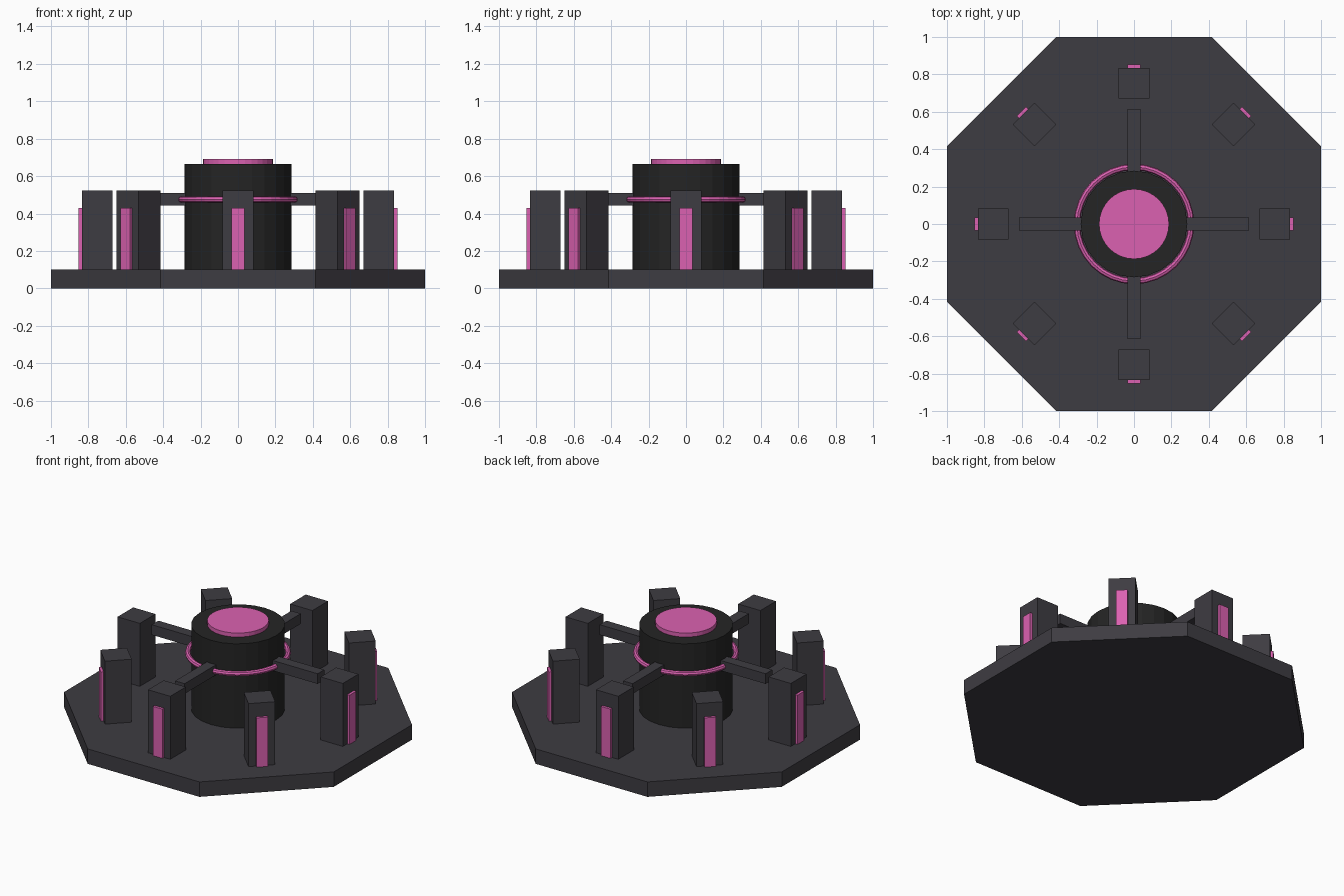
import bpy
from math import pi, cos, sin
from mathutils import Matrix

cube = bpy.data.objects.get("Cube")
if cube:
    bpy.data.objects.remove(cube, do_unlink=True)


def material(name, color):
    m = bpy.data.materials.new(name)
    m.use_nodes = True
    m.diffuse_color = (*color, 1)
    m.node_tree.nodes["Principled BSDF"].inputs["Base Color"].default_value = (*color, 1)
    return m


METAL = material("slate grey", (0.048, 0.045, 0.054))
BLACK = material("near black", (0.018, 0.018, 0.018))
PINK = material("glowing pink", (0.71, 0.12, 0.44))


def finish(name, mat):
    obj = bpy.context.object
    obj.name = name
    obj.data.materials.append(mat)
    return obj


def prism(name, mat, sides, radius, low, high, turn=0):
    bpy.ops.mesh.primitive_cylinder_add(vertices=sides, radius=radius, depth=high - low,
                                        location=(0, 0, (low + high) / 2))
    obj = finish(name, mat)
    obj.data.transform(Matrix.Rotation(turn, 4, "Z"))
    return obj


def radial_box(name, mat, angle, inner, outer, width, low, high):
    """Box spanning two distances from the centre, aimed outward at an angle."""
    r = (inner + outer) / 2
    bpy.ops.mesh.primitive_cube_add(size=1, rotation=(0, 0, angle),
                                    location=(r * cos(angle), r * sin(angle), (low + high) / 2))
    obj = finish(name, mat)
    obj.data.transform(Matrix.Diagonal((outer - inner, width, high - low, 1)))
    return obj


# Octagonal platform with flat sides on the axes
prism("platform", METAL, 8, 1 / cos(pi / 8), 0, 0.1, pi / 8)

# Central column with its lit cap and ring
prism("column", BLACK, 24, 0.285, 0.1, 0.665)
prism("column_cap", PINK, 32, 0.187, 0.66, 0.692)
bpy.ops.mesh.primitive_torus_add(major_radius=0.305, minor_radius=0.017, major_segments=32,
                                 minor_segments=8, location=(0, 0, 0.475))
finish("column_ring", PINK)

# Eight pillars with a light strip on the outer face
for i in range(8):
    a = i * pi / 4
    radial_box(f"pillar_{i + 1}", METAL, a, 0.67, 0.835, 0.165, 0.1, 0.522)
    radial_box(f"light_strip_{i + 1}", PINK, a, 0.83, 0.852, 0.07, 0.1, 0.43)

# Four arms reaching out from the column
for i in range(4):
    radial_box(f"arm_{i + 1}", METAL, i * pi / 2, 0.25, 0.615, 0.07, 0.442, 0.51)
